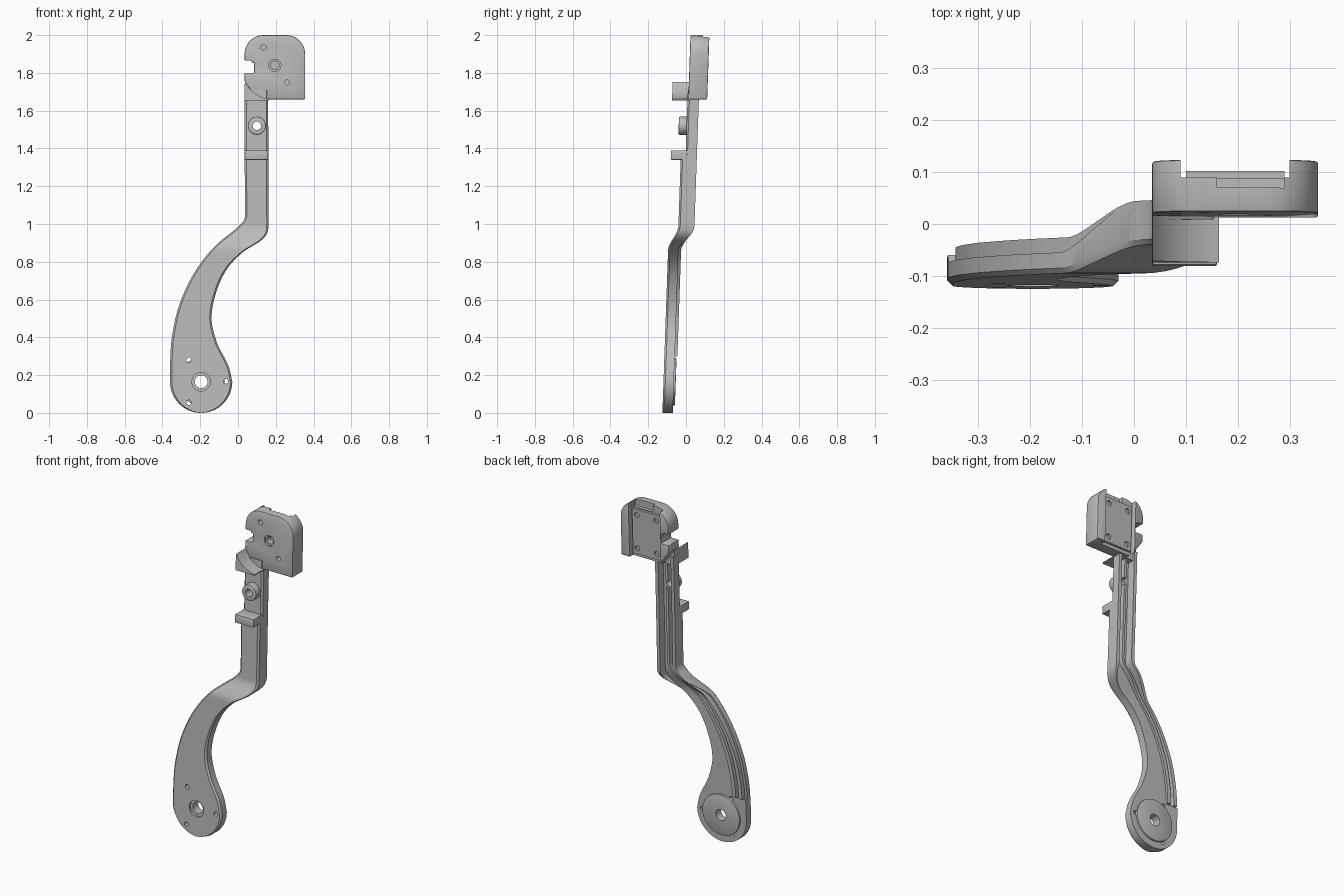
import bpy, bmesh, math
from mathutils import Matrix

cube = bpy.data.objects.get("Cube")
if cube:
    bpy.data.objects.remove(cube, do_unlink=True)

grey = bpy.data.materials.new("light_grey")
grey.use_nodes = True
grey.diffuse_color = (0.5, 0.5, 0.5, 1)
grey.node_tree.nodes["Principled BSDF"].inputs["Base Color"].default_value = (0.5, 0.5, 0.5, 1)
parts = []


def make(name, bm, keep=True):
    bmesh.ops.recalc_face_normals(bm, faces=bm.faces)
    me = bpy.data.meshes.new(name)
    bm.to_mesh(me)
    bm.free()
    ob = bpy.data.objects.new(name, me)
    bpy.context.collection.objects.link(ob)
    if keep:
        me.materials.append(grey)
        parts.append(ob)
    return ob


def apply(ob, mod):
    bpy.context.view_layer.objects.active = ob
    bpy.ops.object.modifier_apply(modifier=mod.name)


def prism(name, outline, y0, y1, bevel=0, keep=True):
    """Extrude an x-z outline along y."""
    bm = bmesh.new()
    front = [bm.verts.new((x, y0, z)) for x, z in outline]
    back = [bm.verts.new((x, y1, z)) for x, z in outline]
    bm.faces.new(front)
    bm.faces.new(back[::-1])
    n = len(outline)
    for i in range(n):
        j = (i + 1) % n
        bm.faces.new((front[i], back[i], back[j], front[j]))
    ob = make(name, bm, keep)
    if bevel:
        mod = ob.modifiers.new("round", "BEVEL")
        mod.width, mod.segments = bevel, 2
        mod.limit_method, mod.angle_limit = "ANGLE", math.radians(40)
        apply(ob, mod)
    return ob


def arc(cx, cz, r, a0, a1, n=12):
    angles = [math.radians(a0 + (a1 - a0) * i / n) for i in range(n + 1)]
    return [(cx + r * math.cos(a), cz + r * math.sin(a)) for a in angles]


def rect(x0, x1, z0, z1):
    return [(x0, z0), (x1, z0), (x1, z1), (x0, z1)]


def disc(name, x, z, r, y0, y1, bevel=0, keep=True):
    return prism(name, arc(x, z, r, 0, 360, 40)[:-1], y0, y1, bevel, keep)


def cut(ob, cutter):
    mod = ob.modifiers.new("cut", "BOOLEAN")
    mod.operation, mod.solver, mod.object = "DIFFERENCE", "EXACT", cutter
    apply(ob, mod)
    bpy.data.objects.remove(cutter, do_unlink=True)


def drill(ob, x, z, r, y0=-0.3, y1=0.3):
    cut(ob, disc("cutter", x, z, r, y0, y1, keep=False))


def curve(points, z):
    """Smooth x for a height z through (z, x) points."""
    def slope(i):
        a, b = points[max(i - 1, 0)], points[min(i + 1, len(points) - 1)]
        return (b[1] - a[1]) / (b[0] - a[0])
    i = max(k for k in range(len(points) - 1) if points[k][0] <= z or k == 0)
    (z0, x0), (z1, x1) = points[i], points[i + 1]
    h = z1 - z0
    t = (z - z0) / h
    return (x0 * (1 + 2 * t) * (1 - t) ** 2 + x1 * t * t * (3 - 2 * t)
            + h * slope(i) * t * (1 - t) ** 2 + h * slope(i + 1) * t * t * (t - 1))


# Arm: cross-sections stacked by height, with a grooved rib along the back
PX, PZ, PR = -0.195, 0.165, 0.165
OUTER = [(.165, -.36), (.3, -.358), (.415, -.348), (.575, -.31), (.745, -.23),
         (.88, -.125), (.98, -.005), (1.03, .035), (1.2, .035), (1.8, .035)]
INNER = [(.165, -.03), (.24, -.047), (.29, -.07), (.363, -.108), (.495, -.14), (.63, -.118),
         (.76, -.06), (.85, .025), (.915, .125), (.96, .158), (1.1, .16), (1.8, .16)]


def section(z):
    if z < PZ:
        w = math.sqrt(max(PR ** 2 - (PZ - z) ** 2, 0.0001))
        left, right = PX - w, PX + w
    else:
        left, right = curve(OUTER, z), curve(INNER, z)
    t = min(max((z - 0.86) / 0.13, 0), 1)
    t = t * t * (3 - 2 * t)

    def mix(a, b):
        return a + (b - a) * t
    front = -0.05 if z > 1.365 else mix(-0.125, -0.075)
    web = mix(-0.07, -0.04)
    rib, mid, floor, step = mix(-.056, .01), mix(-.056, -.01), mix(-.09, -.04), mix(-.085, .01)
    if z < 0.3:
        rib = mid = floor = step = web
    edge = mix(web, 0.01)
    c = min(0.01, (right - left) * 0.2)
    a, b, d, e = (left + o for o in (mix(.014, 0), mix(.036, .02), mix(.056, .055), mix(.08, .07)))
    lip = right - mix(0, 0.02)
    row = [(left + c, front), (left, front + c), (left, step), (a, step), (a, rib), (b, rib),
           (b, floor), (d, floor), (d, mid), (e, mid), (e, web), (lip, web), (lip, edge),
           (right, edge), (right, front + c), (right - c, front)]
    return [(min(x, right), y, z) for x, y in row]


heights = [PZ - PZ * math.cos(math.pi / 2 * i / 14) for i in range(15)]
heights += [.19, .215, .24, .265, .299, .3]
heights += [.3 + .03 * i for i in range(1, 18)]
heights += [.82 + .015 * i for i in range(16)]
heights += [1.365, 1.366, 1.71]
bm = bmesh.new()
rows = [[bm.verts.new(p) for p in section(z)] for z in heights]
for low, high in zip(rows, rows[1:]):
    for i in range(len(low)):
        j = (i + 1) % len(low)
        bm.faces.new((low[i], low[j], high[j], high[i]))
bm.faces.new(rows[0])
bm.faces.new(rows[-1])
bmesh.ops.remove_doubles(bm, verts=bm.verts, dist=0.00005)
arm = make("arm", bm)

# Pivot pad on the back of the lower end, with its bore and screw holes
pad = disc("pivot_pad", PX, PZ, 0.125, -0.08, -0.06, 0.004)
for ob in (arm, pad):
    drill(ob, PX, PZ, 0.034)
drill(arm, PX, PZ, 0.049, -0.2, -0.112)
for x, z in ((-.26, .28), (-.065, .167), (-.26, .055)):
    drill(arm, x, z, 0.013)

# Tab and hollow post on the front of the upper arm
prism("front_tab", rect(.035, .16, 1.34, 1.39), -0.128, -0.04, 0.004)
post = disc("hollow_post", .1, 1.52, .048, -.092, -.045, 0.006)
for ob in (arm, post):
    drill(ob, .1, 1.52, 0.022)

# Block with a scooped top under the head
HX, HZ = 0.195, 1.84
prism("scooped_block", [(.035, 1.655), (.163, 1.655)] + arc(HX, HZ, .182, 260, 209, 14),
      -0.132, 0.0)

# Head: rounded plate with side rims, a side notch and a recessed back
outline = ([(.1, 1.66), (.355, 1.66)] + arc(.255, 1.9, .1, 0, 90) + arc(.135, 1.9, .1, 90, 180)
           + [(.035, 1.865), (.07, 1.865), (.07, 1.855), (.085, 1.855), (.085, 1.8),
              (.035, 1.8), (.035, 1.755)])
head = prism("head", outline, -0.046, 0.054, 0.006)
cut(head, prism("cutter", rect(.09, .3, 1.6, 2.1), .02, .2, keep=False))
cut(head, prism("cutter", rect(.16, .29, 1.96, 2.1), 0, .2, keep=False))
drill(head, HX, HZ, 0.032, -0.2, -0.036)
drill(head, HX, HZ, 0.022, -0.2, 0.0)
for x, z in ((.135, 1.935), (.26, 1.75)):
    drill(head, x, z, 0.014, -0.2, 0.0)

# Cover plate on the back of the head with four screw recesses
cover = prism("cover_plate", rect(.1, .29, 1.68, 1.955), .015, .034)
for x in (.13, .26):
    for z in (1.715, 1.92):
        drill(cover, x, z, 0.016, 0.022, 0.2)

# Lean everything back slightly, then smooth the rounded faces
lean = Matrix.Identity(4)
lean[1][2] = 0.035
bpy.ops.object.select_all(action="DESELECT")
for ob in parts:
    ob.data.transform(lean)
    ob.select_set(True)
bpy.context.view_layer.objects.active = arm
bpy.ops.object.shade_smooth_by_angle(angle=math.radians(30))
